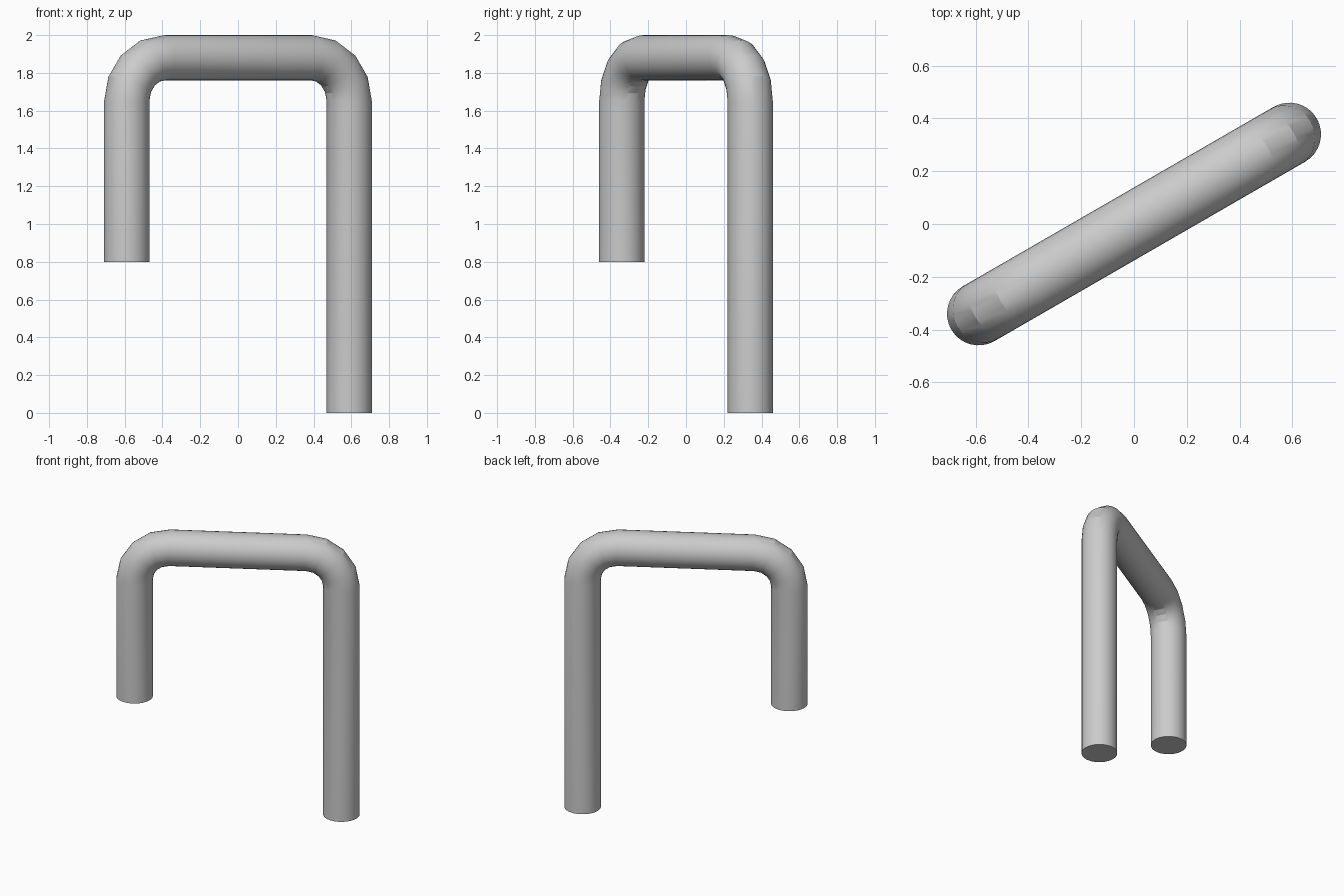
import bpy, bmesh, math
from mathutils import Vector

if "Cube" in bpy.data.objects:
    bpy.data.objects.remove(bpy.data.objects["Cube"])

R = 0.12        # tube radius
BEND = 0.23     # bend radius on the centre line
HALF = 0.68     # half distance between legs
TOP = 1.88      # centre-line height of the top bar
SIDES = 32
STEPS = 4
YAW = math.radians(30)


def bend(side):
    """Centre points (distance, height) and tangent angles, leg towards bar."""
    out = []
    for i in range(STEPS + 1):
        a = math.pi / 2 * i / STEPS
        out.append((side * (HALF - BEND + BEND * math.cos(a)),
                    TOP - BEND + BEND * math.sin(a),
                    a if side > 0 else math.pi - a))
    return out


# Centre line: long leg, bend, bar, bend, short leg
path = [(HALF, 0, 0)] + bend(1) + bend(-1)[::-1] + [(-HALF, 0.8, math.pi)]

bm = bmesh.new()
along = Vector((math.cos(YAW), math.sin(YAW), 0))
across = Vector((-math.sin(YAW), math.cos(YAW), 0))
up = Vector((0, 0, 1))
rings = []
for s, z, a in path:
    outward = along * math.cos(a) + up * math.sin(a)
    centre = along * s + up * z
    rings.append([bm.verts.new(centre + R * (outward * math.cos(t) + across * math.sin(t)))
                  for t in (2 * math.pi * k / SIDES for k in range(SIDES))])

# Tube walls and closed ends
for r0, r1 in zip(rings, rings[1:]):
    for k in range(SIDES):
        n = (k + 1) % SIDES
        bm.faces.new((r0[k], r0[n], r1[n], r1[k]))
bm.faces.new(rings[0])
bm.faces.new(rings[-1])
bmesh.ops.recalc_face_normals(bm, faces=bm.faces)

mesh = bpy.data.meshes.new("bent_pipe")
bm.to_mesh(mesh)
bm.free()
pipe = bpy.data.objects.new("bent_pipe", mesh)
bpy.context.collection.objects.link(pipe)
bpy.context.view_layer.objects.active = pipe
pipe.select_set(True)
bpy.ops.object.shade_smooth_by_angle(angle=math.radians(20))
